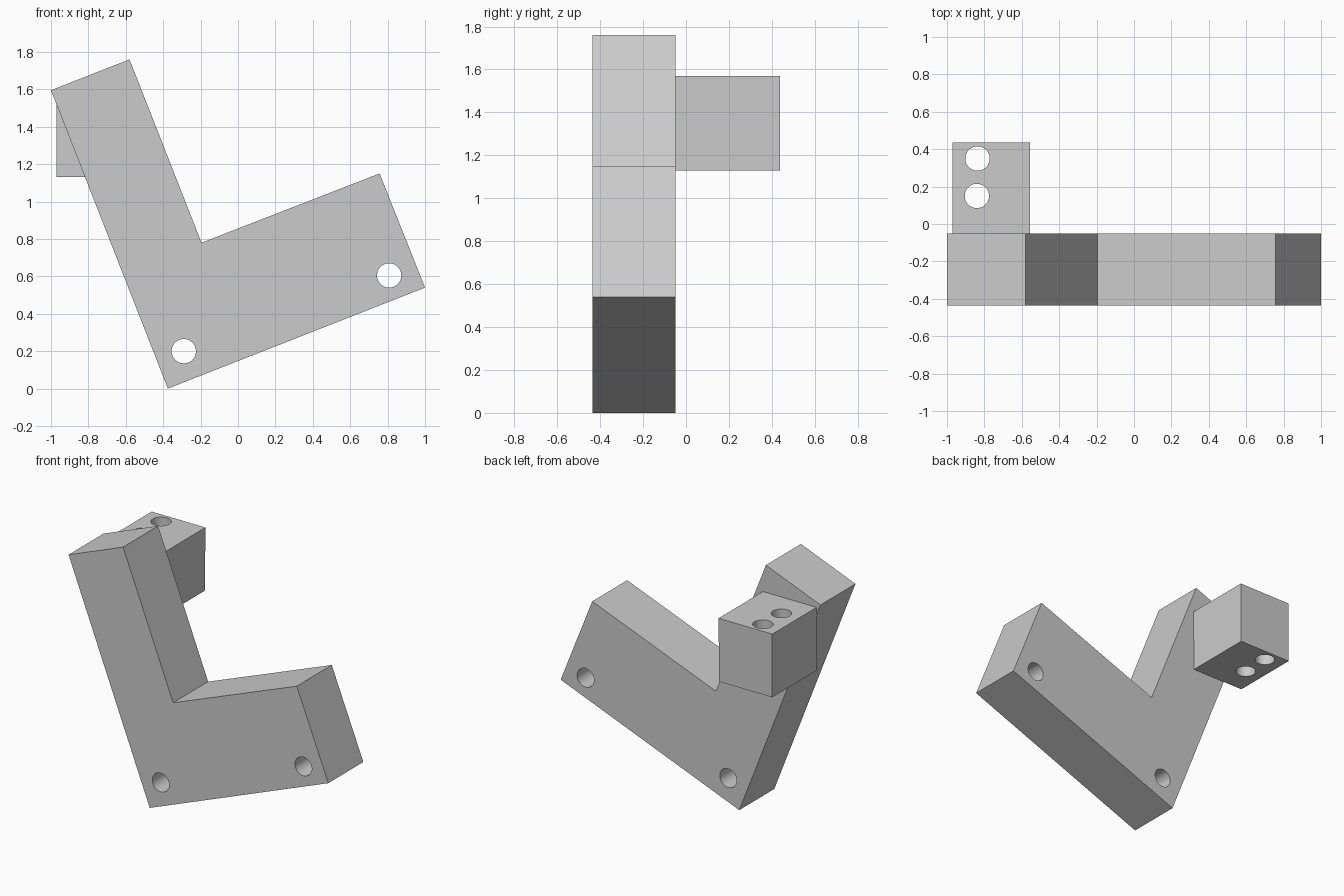
import bpy
import bmesh
from math import radians
from mathutils import Matrix, Vector

cube = bpy.data.objects.get("Cube")
if cube:
    bpy.data.objects.remove(cube, do_unlink=True)

grey = bpy.data.materials.new("plain grey")
grey.use_nodes = True
COLOUR = (0.6, 0.6, 0.6, 1)
grey.diffuse_color = COLOUR
grey.node_tree.nodes["Principled BSDF"].inputs["Base Color"].default_value = COLOUR

HOLE_RADIUS = 0.065


def add_object(name, bm):
    mesh = bpy.data.meshes.new(name)
    bmesh.ops.recalc_face_normals(bm, faces=bm.faces)
    bm.to_mesh(mesh)
    bm.free()
    mesh.materials.append(grey)
    obj = bpy.data.objects.new(name, mesh)
    bpy.context.collection.objects.link(obj)
    return obj


def prism(name, outline, direction):
    """Extrude a flat outline along a direction."""
    bm = bmesh.new()
    face = bm.faces.new([bm.verts.new(p) for p in outline])
    result = bmesh.ops.extrude_face_region(bm, geom=[face], use_keep_orig=True)
    moved = [v for v in result["geom"] if isinstance(v, bmesh.types.BMVert)]
    bmesh.ops.translate(bm, verts=moved, vec=Vector(direction))
    return add_object(name, bm)


def drill(obj, centres, turn):
    """Cut round through holes, then shade their walls smooth."""
    for centre in centres:
        bm = bmesh.new()
        bmesh.ops.create_cone(bm, cap_ends=True, segments=48, radius1=HOLE_RADIUS,
                              radius2=HOLE_RADIUS, depth=1,
                              matrix=Matrix.Translation(centre) @ turn)
        cutter = add_object("hole_cutter", bm)
        cutter.hide_render = True
        cut = obj.modifiers.new("hole", 'BOOLEAN')
        cut.operation = 'DIFFERENCE'
        cut.solver = 'EXACT'
        cut.object = cutter
        bpy.context.view_layer.objects.active = obj
        bpy.ops.object.modifier_apply(modifier=cut.name)
        bpy.data.objects.remove(cutter, do_unlink=True)
    bpy.ops.object.select_all(action='DESELECT')
    obj.select_set(True)
    bpy.context.view_layer.objects.active = obj
    bpy.ops.object.shade_smooth_by_angle(angle=radians(30))


# Tilted L-shaped bracket with two front-to-back holes
FRONT, BACK = -0.435, -0.05
corners = [(-0.375, 0), (1, 0.54), (0.757, 1.15), (-0.195, 0.78), (-0.58, 1.76), (-1, 1.595)]
bracket = prism("bracket", [(x, FRONT, z) for x, z in corners], (0, BACK - FRONT, 0))
drill(bracket, [(-0.29, -0.24, 0.2), (0.808, -0.24, 0.605)],
      Matrix.Rotation(radians(90), 4, 'X'))

# Upright block behind the arm with two vertical holes
block = prism("rear_block",
              [(-0.97, BACK, 1.13), (-0.56, BACK, 1.13), (-0.557, BACK, 1.57), (-0.97, BACK, 1.57)],
              (0, 0.487, 0))
drill(block, [(-0.837, 0.35, 1.35), (-0.84, 0.15, 1.35)], Matrix.Identity(4))
